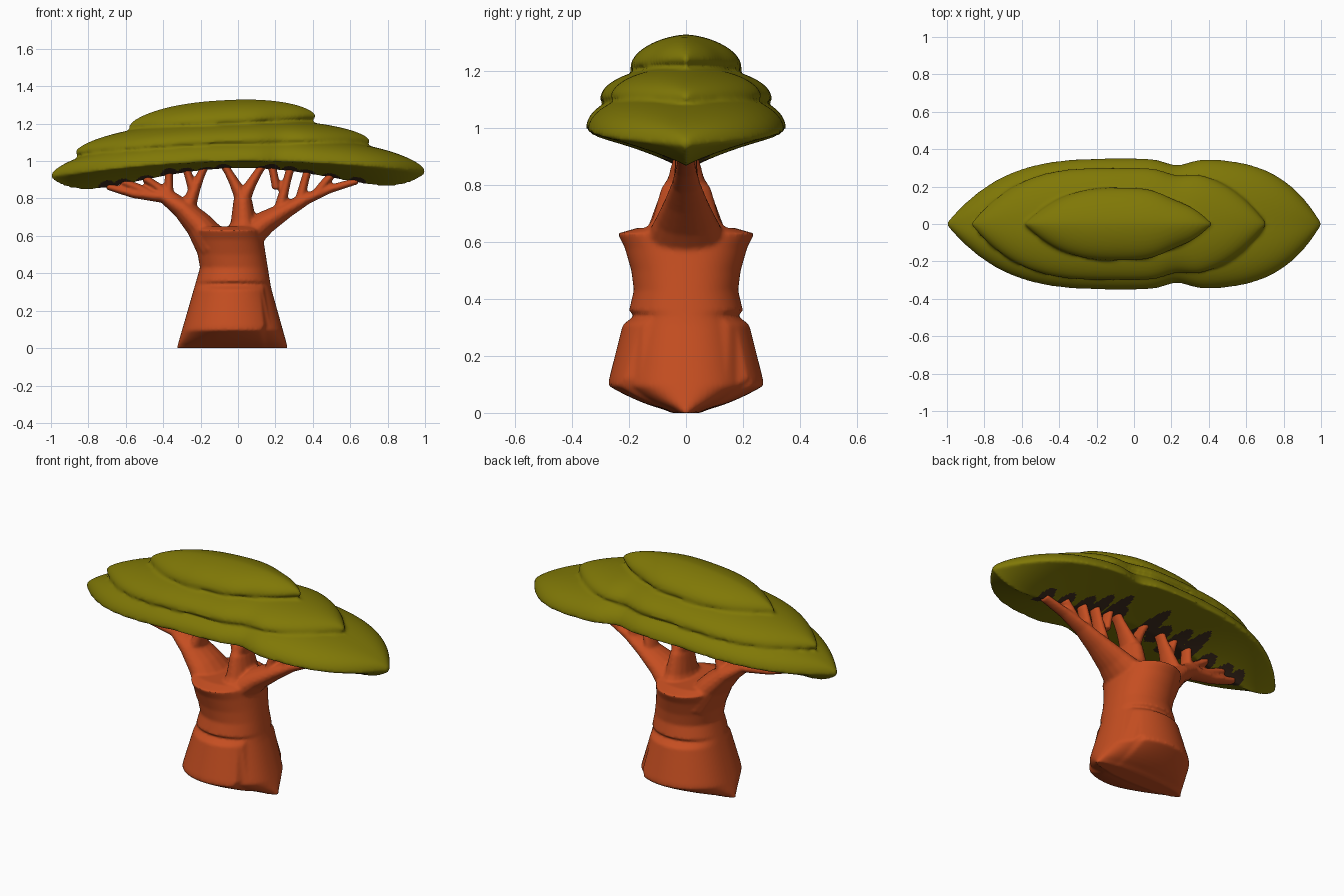
import bpy, bmesh, math
from mathutils import Vector

if "Cube" in bpy.data.objects:
    bpy.data.objects.remove(bpy.data.objects["Cube"])


def material(name, rgb):
    m = bpy.data.materials.new(name)
    m.diffuse_color = (*rgb, 1)
    m.use_nodes = True
    m.node_tree.nodes["Principled BSDF"].inputs["Base Color"].default_value = m.diffuse_color
    return m


bark = material("orange bark", (0.56, 0.076, 0.015))
leaf = material("olive leaves", (0.215, 0.188, 0.002))
shade = material("dark brown underside", (0.05, 0.026, 0.014))


def skin(bm, rings):
    """Join closed rings of points into a capped surface."""
    rows = [[bm.verts.new(p) for p in r] for r in rings]
    n = len(rows[0])
    for a, b in zip(rows, rows[1:]):
        for i in range(n):
            bm.faces.new((a[i], a[(i + 1) % n], b[(i + 1) % n], b[i]))
    bm.faces.new(rows[0][::-1])
    bm.faces.new(rows[-1])


def circle(n):
    return [(math.cos(math.tau * i / n), math.sin(math.tau * i / n)) for i in range(n)]


def power(v, e):
    return math.copysign(abs(v) ** e, v)


def finish(bm, name, voxel, mats):
    """Fuse all overlapping volumes into one smooth skin."""
    bmesh.ops.recalc_face_normals(bm, faces=bm.faces)
    me = bpy.data.meshes.new(name)
    bm.to_mesh(me)
    bm.free()
    ob = bpy.data.objects.new(name, me)
    bpy.context.collection.objects.link(ob)
    r = ob.modifiers.new("fuse", 'REMESH')
    r.mode = 'VOXEL'
    r.voxel_size = voxel
    s = ob.modifiers.new("soften", 'SMOOTH')
    s.factor, s.iterations = 0.5, 3
    dg = bpy.context.evaluated_depsgraph_get()
    done = bpy.data.meshes.new_from_object(ob.evaluated_get(dg))
    ob.modifiers.clear()
    ob.data = done
    done.materials.clear()
    for m in mats:
        done.materials.append(m)
    for p in done.polygons:
        p.use_smooth = True
        p.material_index = 0
    return ob


# Trunk: rounded foot by rule, then height and half depth
foot = [(0.095 * i / 8, 0.272 * max(i / 8, 0.06) ** 0.6) for i in range(9)]
body = [(.12, .27), (.31, .222), (.34, .182), (.36, .2), (.43, .183), (.5, .192),
        (.58, .215), (.63, .24), (.65, .17)]
bm = bmesh.new()
rings = []
for z, d in foot + body:
    left = -.327 + .288 * z if z < .43 else -.203 - .18 * (z - .43)
    right = .267 - .28 * z if z < .32 else .177 - .16 * (z - .32)
    ring = []
    for c, s in circle(64):
        x = (left + right) / 2 + (right - left) / 2 * c
        y = d * power(s, .85)
        if z < .33 and x > .14:          # shallow step on the right of the foot
            y *= .88
        ring.append((x, y, z))
    rings.append(ring)
skin(bm, rings)


def limb(path):
    """Tube through (x, z, radius) points, deeper than wide."""
    pts = [Vector((x, 0, z)) for x, z, r in path]
    rings = []
    for i, (x, z, r) in enumerate(path):
        d = (pts[min(i + 1, len(pts) - 1)] - pts[max(i - 1, 0)]).normalized()
        side = Vector((d.z, 0, -d.x))
        rings.append([pts[i] + side * (r * c) + Vector((0, r * 1.75 * s, 0)) for c, s in circle(16)])
    skin(bm, rings)


# Main limbs: left, centre, right
limb([(-.13, .55, .1), (-.21, .66, .075), (-.30, .75, .056), (-.40, .81, .034), (-.56, .825, .023), (-.70, .865, .018)])
limb([(.03, .60, .1), (.03, .68, .068), (.025, .79, .05), (.02, .84, .03)])
limb([(.05, .60, .085), (.15, .675, .062), (.26, .74, .044), (.37, .80, .03), (.49, .85, .022), (.64, .895, .018)])

# Twigs: start x, z, tip x, z, start radius; each one thins out and bends
twigs = [(-.30, .755, -.50, .91, .045), (-.46, .82, -.62, .89, .026), (-.37, .82, -.37, .95, .026),
         (-.27, .74, -.17, .99, .045), (-.235, .82, -.28, .97, .028), (.025, .79, -.08, .99, .042),
         (.025, .79, .14, .99, .042), (.22, .72, .28, .96, .034), (.205, .85, .18, .98, .023),
         (.33, .78, .37, .94, .028), (.41, .81, .50, .925, .024)]
for x0, z0, x1, z1, r in twigs:
    path = []
    for k in range(5):
        t = k / 4
        path.append((x0 + (x1 - x0) * t ** 1.15, z0 + (z1 - z0) * t, r + (.022 - r) * min(1, t * 1.5)))
    limb(path)
finish(bm, "trunk_and_branches", 0.009, [bark])

# Canopy: three overlapping lens-shaped tiers, the lowest with a keeled underside
bm = bmesh.new()


def tier(mid, half, depth, blunt, edge, tilt, rise, lift, under, swell, dome):
    """blunt = tip fullness left/right; lift = rim arch; dome = cross-section roundness."""
    rings = []
    for i in range(101):
        u = math.sin(math.pi * (i / 100 - .5)) * .999
        a = abs(u)
        x = mid + half * u
        w = depth * (1 - a ** blunt[u > 0]) + .006
        w *= 1 - .1 * math.exp(-((x - .23) / .09) ** 2)      # notch in the outline
        top = edge + tilt * u + rise * (1 - a ** 2.3) ** .65
        rim = edge + tilt * u - .008 + lift * (1 - a ** 1.7)
        drop = .008 + under * (1 + swell * a * a) * (1 - a ** 5)
        ring = []
        for c, s in circle(64):
            if s > 0:
                ring.append((x, w * power(c, dome), rim + (top - rim) * s))
            else:
                ring.append((x, w * power(c, 2.3), rim - drop * s * s))
        rings.append(ring)
    skin(bm, rings)


tier(0, 1, .345, (3.5, 4.8), .936, .012, .2, .072, .03, 5, .75)
tier(-.082, .787, .295, (3.2, 3.6), 1.08, .03, .137, .03, .06, 0, 1)
tier(-.083, .4975, .19, (2.6, 2.6), 1.217, .028, .108, 0, .06, 0, 1.25)
canopy = finish(bm, "leaf_canopy", 0.01, [leaf, shade])

# Dark patches under the leaves around every twig tip
tips = [t[2] for t in twigs] + [-.70, .64]
for p in canopy.data.polygons:
    x, y, z = p.center
    if p.normal.z < -.15 and z < 1.0:
        for i, t in enumerate(tips):
            reach = .11 + .05 * (i % 3) if abs(t) < .4 else .09
            if ((x - t) / .045) ** 2 + (y / reach) ** 2 < 1:
                p.material_index = 1
